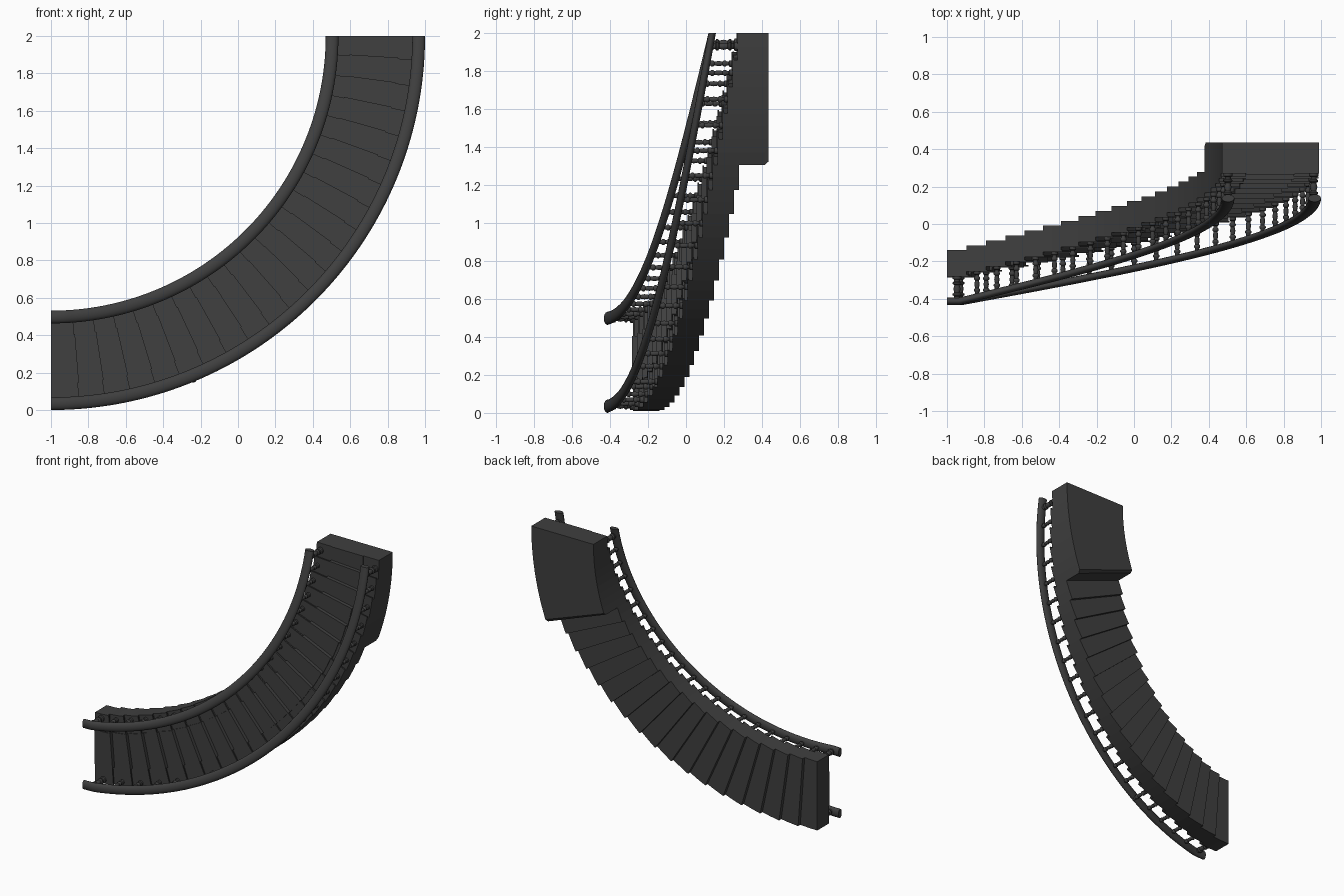
import bpy
import bmesh
from math import sin, cos, pi, radians

if "Cube" in bpy.data.objects:
    bpy.data.objects.remove(bpy.data.objects["Cube"])

STEPS = 22
TURN = radians(90)
STEP = TURN / STEPS
TOP, BOTTOM = -0.28, 0.27
RISE = (BOTTOM - TOP) / (STEPS - 1)
THICK = 0.14
BLOCK_START = 17
BLOCK_BACK = 0.435
R_IN, R_OUT = 1.47, 1.99
RAIL_IN, RAIL_OUT = 1.503, 1.966

mat = bpy.data.materials.new("charcoal grey")
mat.use_nodes = True
colour = (0.05, 0.05, 0.05, 1)
mat.diffuse_color = colour
mat.node_tree.nodes["Principled BSDF"].inputs["Base Color"].default_value = colour


def place(a, r, y):
    """Point on the sweep around the stair's centre."""
    return (-1 + r * sin(a), y, 2 - r * cos(a))


def finish(bm, name, smooth=False):
    bmesh.ops.recalc_face_normals(bm, faces=bm.faces)
    mesh = bpy.data.meshes.new(name)
    bm.to_mesh(mesh)
    bm.free()
    mesh.materials.append(mat)
    obj = bpy.data.objects.new(name, mesh)
    bpy.context.collection.objects.link(obj)
    if smooth:
        bpy.ops.object.select_all(action="DESELECT")
        obj.select_set(True)
        bpy.context.view_layer.objects.active = obj
        bpy.ops.object.shade_smooth_by_angle(angle=radians(50))
    return obj


def loft(bm, rings):
    """Skin a list of closed rings and cap both ends."""
    loops = [[bm.verts.new(p) for p in ring] for ring in rings]
    n = len(loops[0])
    for a, b in zip(loops, loops[1:]):
        for i in range(n):
            j = (i + 1) % n
            bm.faces.new((a[i], a[j], b[j], b[i]))
    bm.faces.new(loops[0])
    bm.faces.new(loops[-1])


def wedge(bm, a0, a1, r0, r1, front, back, back_shift=0.0, cuts=2):
    """Curved block between two angles, radii and depths."""
    rings = []
    for k in range(cuts + 1):
        t = k / cuts
        af = a0 + (a1 - a0) * t
        ab = af + back_shift * (1 - t)
        rings.append([place(af, r0, front), place(af, r1, front),
                      place(ab, r1, back), place(ab, r0, back)])
    loft(bm, rings)


def tread_y(i):
    return TOP + RISE * i


def rail_y(a):
    flat = radians(2.5)
    return -0.413 + 0.551 * max(0, a - flat) / (TURN - flat)


# Solid steps; the lowest ones reach down to the base block
bm = bmesh.new()
for i in range(STEPS):
    y = tread_y(i)
    back = y + THICK if i < BLOCK_START else BLOCK_BACK - 0.02
    wedge(bm, i * STEP, (i + 1) * STEP, R_IN, R_OUT, y + 0.008, back)
finish(bm, "steps")

# Chamfered back layer of the base block
bm = bmesh.new()
wedge(bm, BLOCK_START * STEP, TURN, R_IN, R_OUT,
      BLOCK_BACK - 0.02, BLOCK_BACK, radians(0.6), 10)
finish(bm, "base_block")

# Tread boards with a small nosing
bm = bmesh.new()
for i in range(STEPS):
    end = min((i + 1) * STEP + 0.006, TURN)
    wedge(bm, i * STEP, end, R_IN, R_OUT, tread_y(i), tread_y(i) + 0.009)
finish(bm, "treads")

# Runner folded over the treads and risers
bm = bmesh.new()
for i in range(STEPS):
    end = min((i + 1) * STEP + 0.009, TURN)
    wedge(bm, i * STEP, end, 1.60, 1.86, tread_y(i) - 0.005, tread_y(i) + RISE)
finish(bm, "runner")


def handrail(name, radius):
    bm = bmesh.new()
    sides, cuts = 14, 72
    rings = []
    for k in range(cuts + 1):
        a = TURN * k / cuts
        rings.append([place(a, radius + 0.034 * cos(2 * pi * s / sides),
                            rail_y(a) + 0.02 * sin(2 * pi * s / sides))
                      for s in range(sides)])
    loft(bm, rings)
    finish(bm, name, True)


# Turned profile: fraction of height, radius
PROFILE = [(0, .019), (.1, .019), (.13, .012), (.2, .012), (.24, .018),
           (.3, .018), (.35, .011), (.5, .015), (.65, .011), (.7, .018),
           (.76, .018), (.8, .012), (.9, .013), (1, .016)]


def balusters(name, radius, shifted=None):
    bm = bmesh.new()
    sides = 10
    for i in range(STEPS):
        a = (i + 0.5) * STEP
        r = radius + (0.025 if i == shifted else 0)
        x, low, z = place(a, r, tread_y(i))
        high = rail_y(a)
        scale = 1.3 if i in (0, STEPS - 1) else 0.95
        rings = []
        for t, w in PROFILE:
            y = low + (high - low) * t
            rings.append([(x + w * scale * cos(2 * pi * s / sides), y,
                           z + w * scale * sin(2 * pi * s / sides))
                          for s in range(sides)])
        loft(bm, rings)
    finish(bm, name, True)


# Rails and balusters on both edges
handrail("inner_handrail", RAIL_IN)
handrail("outer_handrail", RAIL_OUT)
balusters("inner_balusters", RAIL_IN)
balusters("outer_balusters", RAIL_OUT - 0.004, shifted=5)
